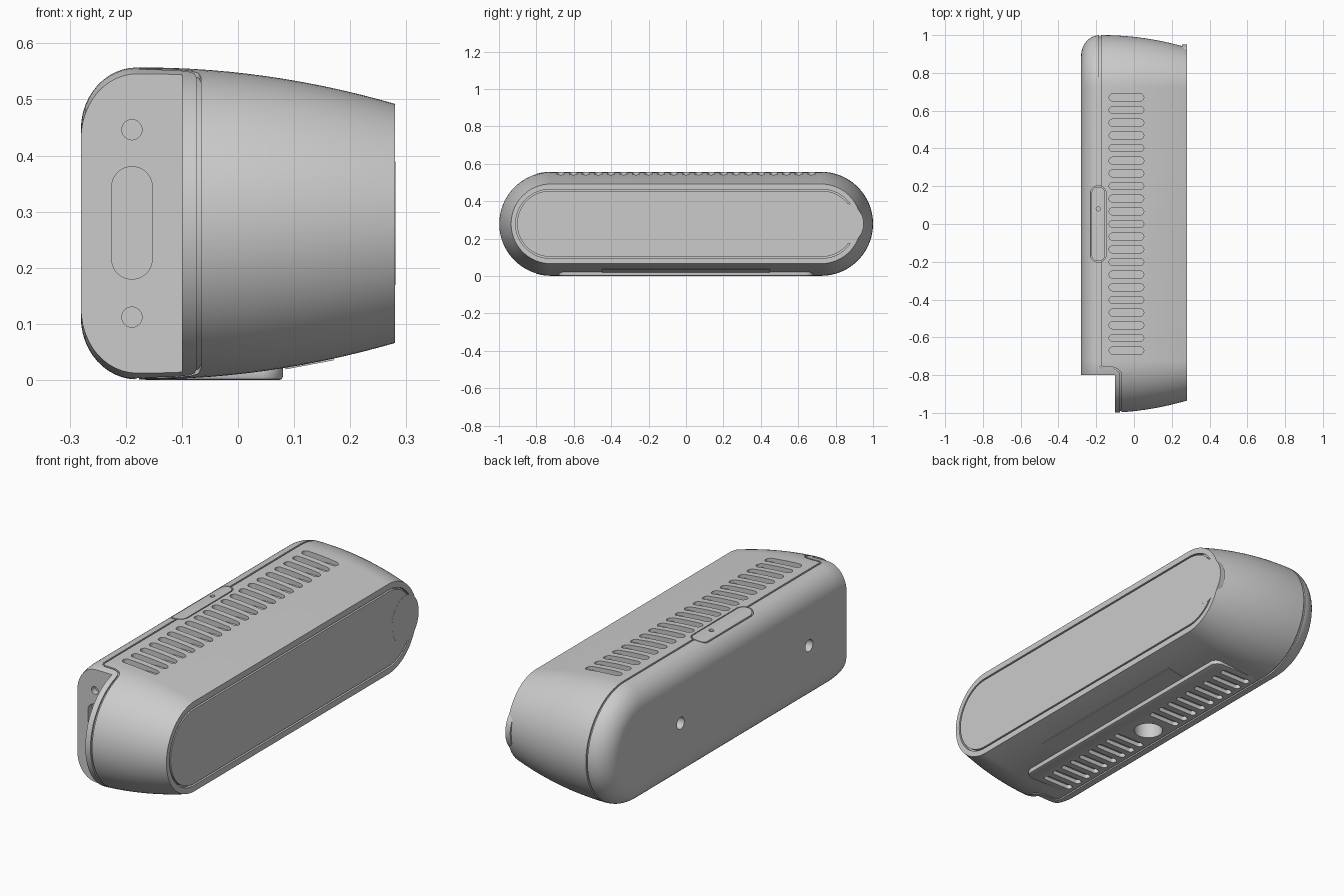
import bpy, bmesh, math
from mathutils import Vector

if "Cube" in bpy.data.objects:
    bpy.data.objects.remove(bpy.data.objects["Cube"])

CZ, HY, HZ = 0.279, 1.0, 0.278      # mid height, half length, half height

grey = bpy.data.materials.new("light grey")
grey.use_nodes = True
GREY = (0.6, 0.6, 0.6, 1)
grey.diffuse_color = GREY
grey.node_tree.nodes["Principled BSDF"].inputs["Base Color"].default_value = GREY


def make(name, bm):
    bmesh.ops.recalc_face_normals(bm, faces=bm.faces)
    mesh = bpy.data.meshes.new(name)
    bm.to_mesh(mesh)
    bm.free()
    mesh.materials.append(grey)
    ob = bpy.data.objects.new(name, mesh)
    bpy.context.collection.objects.link(ob)
    return ob


def rounded(u, v, hu, hv, r, n=10):
    """Outline of a rounded rectangle; a pill when r equals the short half side."""
    pts = []
    for k, (su, sv) in enumerate([(1, 1), (-1, 1), (-1, -1), (1, -1)]):
        for i in range(n + 1):
            a = math.pi / 2 * (k + i / n)
            p = (u + su * (hu - r) + r * math.cos(a), v + sv * (hv - r) + r * math.sin(a))
            if not pts or math.dist(p, pts[-1]) > 1e-5:
                pts.append(p)
    if math.dist(pts[0], pts[-1]) < 1e-5:
        pts.pop()
    return pts


def place(axis, p, w):
    u, v = p
    return {"x": (w, u, v), "y": (u, w, v), "z": (u, v, w)}[axis]


def loft(bm, rings):
    loops = [[bm.verts.new(c) for c in ring] for ring in rings]
    n = len(loops[0])
    for a, b in zip(loops, loops[1:]):
        for i in range(n):
            j = (i + 1) % n
            bm.faces.new((a[i], a[j], b[j], b[i]))
    bm.faces.new(loops[0][::-1])
    bm.faces.new(loops[-1])


def prisms(name, axis, outlines, lo, hi):
    bm = bmesh.new()
    for o in outlines:
        loft(bm, [[place(axis, p, w) for p in o] for w in (lo, hi)])
    return make(name, bm)


def apply(ob, mod):
    bpy.context.view_layer.objects.active = ob
    bpy.ops.object.modifier_apply(modifier=mod.name)


def boolean(ob, cutter, op="DIFFERENCE"):
    """Apply a boolean and discard the helper."""
    mod = ob.modifiers.new("cut", "BOOLEAN")
    mod.operation, mod.solver, mod.object = op, "EXACT", cutter
    apply(ob, mod)
    bpy.data.objects.remove(cutter)


def shell(name, shrink=0.0):
    """Pill section lofted in x: rounded back edge, gently tapering front."""
    stations = []
    for i in range(13):
        a = math.pi / 2 * i / 12
        stations.append((-0.18 - (0.1 - shrink) * math.cos(a), 0.11 * (1 - math.sin(a))))
    for i in range(1, 15):
        x = -0.18 + 0.46 * i / 14
        stations.append((x, 0.065 * (max(0, x + 0.17) / 0.45) ** 2))
    bm = bmesh.new()
    loft(bm, [[place("x", p, x) for p in
               rounded(0, CZ, HY - d - shrink, HZ - d - shrink, HZ - d - shrink, 24)]
              for x, d in stations])
    return make(name, bm)


def ribbon(path, width):
    """Closed outline of a thin strip following a path."""
    pts = [Vector(p) for p in path]
    left, right = [], []
    for i, p in enumerate(pts):
        t = (pts[min(i + 1, len(pts) - 1)] - pts[max(i - 1, 0)]).normalized()
        side = Vector((-t.y, t.x)) * width / 2
        left.append(tuple(p + side))
        right.append(tuple(p - side))
    return left + right[::-1]


# Main housing, and the top latch taken from the same surface
housing = shell("housing")
latch = prisms("top_latch", "z", [rounded(-0.189, 0, 0.036, 0.197, 0.034)], 0.51, 0.7)
boolean(latch, shell("latch_surface"), "INTERSECT")
boolean(latch, prisms("pin_hole", "z", [rounded(-0.189, 0.08, 0.011, 0.011, 0.011)], 0.53, 0.7))

# Front corner recess for the connectors
boolean(housing, prisms("recess", "z", [[(-0.5, -1.5), (-0.1, -1.5), (-0.1, -0.8), (-0.5, -0.8)]], -0.5, 1))

# Seam between back cover and front shell, stepping around the recess
seam_path = [(-0.18, 1.2), (-0.18, -0.74), (-0.177, -0.753), (-0.165, -0.762), (-0.11, -0.762),
             (-0.088, -0.77), (-0.074, -0.785), (-0.07, -0.81), (-0.07, -1.2)]
seam = prisms("seam", "z", [ribbon(seam_path, 0.008)], -0.5, 1)
boolean(seam, shell("core", 0.008))
boolean(housing, seam)

# Pockets around the latch and the cover panel
boolean(housing, prisms("latch_pocket", "z", [rounded(-0.189, 0, 0.041, 0.202, 0.039)], 0.525, 0.7))
boolean(housing, prisms("panel_pocket", "x", [rounded(0, CZ, 0.911, 0.184, 0.184, 20)], 0.265, 0.4))

# Top vent slots
rows = [0.067 * i for i in range(-10, 11)]
boolean(housing, prisms("top_vents", "z", [rounded(-0.04, y, 0.092, 0.019, 0.019, 6) for y in rows], 0.527, 0.7))

# Connector openings and wall mounting holes
ports = [rounded(-0.189, z, 0.018, 0.018, 0.018) for z in (0.112, 0.446)]
ports.append(rounded(-0.189, 0.28, 0.036, 0.1, 0.035))
boolean(housing, prisms("ports", "y", ports, -0.9, -0.77))
boolean(housing, prisms("wall_holes", "x", [rounded(y, CZ, 0.028, 0.028, 0.028) for y in (-0.52, 0.44)], -0.4, -0.22))

# Bottom pad with vents and a round mounting socket
pad = prisms("bottom_pad", "z", [rounded(-0.045, 0, 0.125, 0.68, 0.04)], 0, 0.03)
bevel = pad.modifiers.new("edge", "BEVEL")
bevel.width, bevel.segments = 0.006, 2
apply(pad, bevel)
vents = [rounded(-0.075, side * 0.063 * i, 0.08, 0.016, 0.016, 6) for side in (-1, 1) for i in range(2, 11)]
for part in (housing, pad):
    boolean(part, prisms("bottom_vents", "z", vents, -0.1, 0.02))
    boolean(part, prisms("socket", "z", [rounded(-0.085, 0, 0.065, 0.065, 0.065)], -0.1, 0.08))

# Thin label plate on the sloping underside
slope = [(0.085, 0.019), (0.17, 0.035), (0.17, 0.041), (0.085, 0.025)]
label = prisms("underside_plate", "y", [slope], -0.45, 0.45)

# Front cover panel and its finger tab
panel = prisms("cover_panel", "x", [rounded(0, CZ, 0.903, 0.176, 0.176, 20)], 0.25, 0.28)
tab = prisms("finger_tab", "x", [[(0.85 + 0.1 * math.cos(a), CZ + 0.11 * math.sin(a))
                                  for a in [math.tau * i / 40 for i in range(40)]]], 0.255, 0.2805)

# Smooth shading with crisp edges
bpy.ops.object.select_all(action="DESELECT")
for ob in (housing, latch, pad, label, panel, tab):
    ob.select_set(True)
bpy.context.view_layer.objects.active = housing
bpy.ops.object.shade_smooth_by_angle(angle=math.radians(30))
